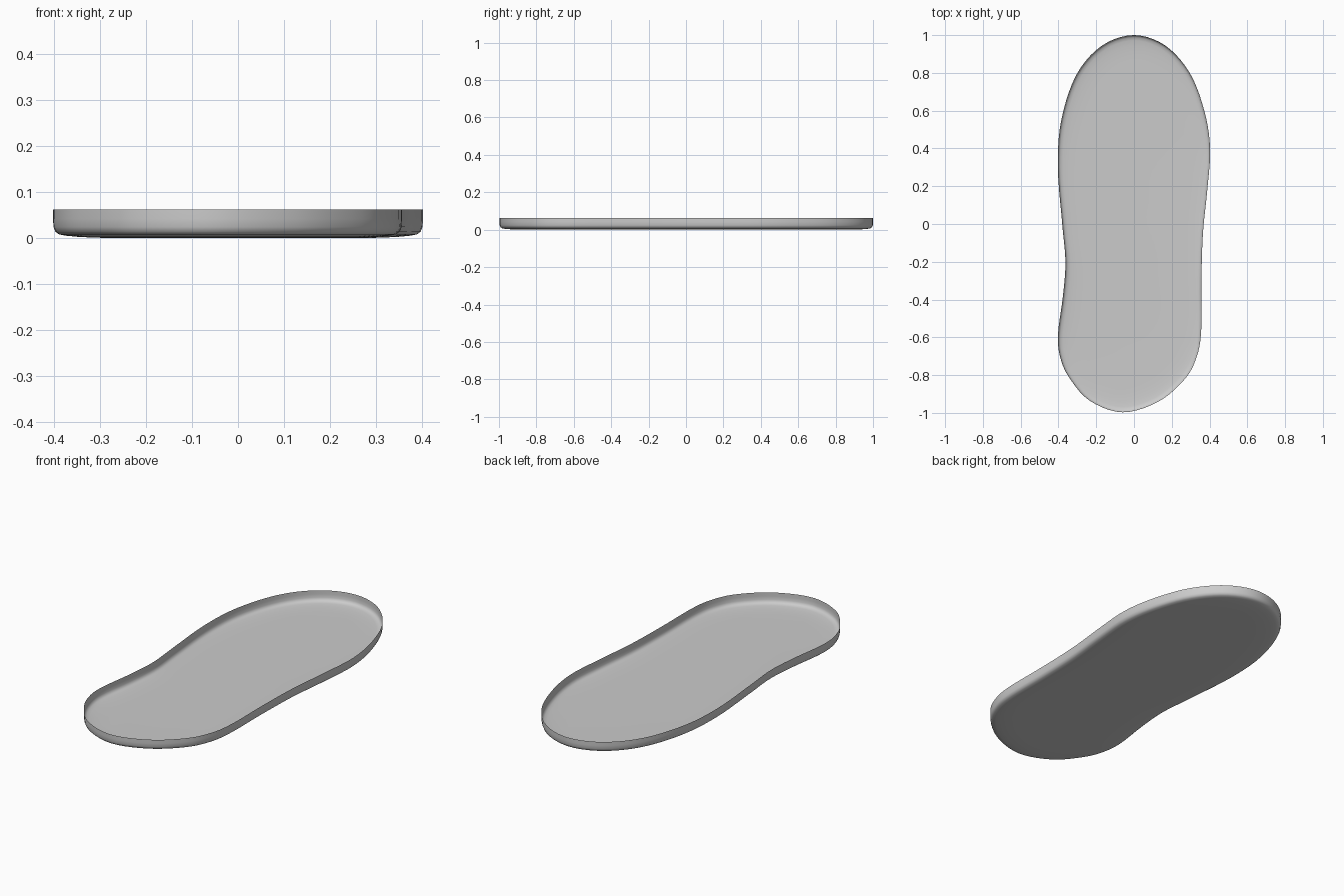
import bpy, bmesh
from mathutils import Vector

if "Cube" in bpy.data.objects:
    bpy.data.objects.remove(bpy.data.objects["Cube"])

# Outline control points, clockwise from the toe: right side, heel, left side
CONTROL = [(0, 1.0), (0.165, 0.945), (0.295, 0.8), (0.372, 0.6), (0.403, 0.4),
           (0.388, 0.18), (0.365, -0.05), (0.357, -0.3), (0.356, -0.56),
           (0.333, -0.7), (0.27, -0.82), (0.13, -0.94),
           (-0.06, -0.997),
           (-0.235, -0.935), (-0.345, -0.81), (-0.392, -0.7), (-0.402, -0.58),
           (-0.376, -0.38), (-0.363, -0.2), (-0.38, 0.0), (-0.403, 0.3),
           (-0.385, 0.55), (-0.305, 0.79), (-0.17, 0.944)]
# Wall section: (inset from outline, height)
SECTION = [(0, 0.062), (0, 0.042), (0.001, 0.024), (0.005, 0.014), (0.013, 0.008),
           (0.028, 0.005), (0.055, 0.0025), (0.09, 0.0008), (0.13, 0)]
STEPS = 5


def smooth_loop(points, steps):
    """Closed Catmull-Rom curve through the points."""
    pts = [Vector(p) for p in points]
    n, out = len(pts), []
    for i in range(n):
        a, b, c, d = (pts[(i + k) % n] for k in (-1, 0, 1, 2))
        for s in range(steps):
            t = s / steps
            out.append(0.5 * (2 * b + (c - a) * t + (2 * a - 5 * b + 4 * c - d) * t ** 2
                              + (3 * b - a - 3 * c + d) * t ** 3))
    return out


outline = smooth_loop(CONTROL, STEPS)
n = len(outline)
bm = bmesh.new()

# Rim wall rolling into the floor
rings = []
for inset, z in SECTION:
    ring = []
    for i, p in enumerate(outline):
        tangent = (outline[(i + 1) % n] - outline[i - 1]).normalized()
        q = p + Vector((tangent.y, -tangent.x)) * inset
        ring.append(bm.verts.new((q.x, q.y, z)))
    rings.append(ring)
for upper, lower in zip(rings, rings[1:]):
    for i in range(n):
        j = (i + 1) % n
        bm.faces.new((upper[i], upper[j], lower[j], lower[i]))

# Flat floor: strips joining the right side to the left side
floor = rings[-1]
for i in range(n // 2):
    strip = [floor[i], floor[i + 1], floor[(n - i - 1) % n], floor[(n - i) % n]]
    bm.faces.new(list(dict.fromkeys(strip)))
bmesh.ops.recalc_face_normals(bm, faces=bm.faces)
# Open tray: make the underside the outer face
bm.faces.ensure_lookup_table()
bm.normal_update()
if bm.faces[-1].normal.z > 0:
    bmesh.ops.reverse_faces(bm, faces=bm.faces)

mesh = bpy.data.meshes.new("insole_tray")
bm.to_mesh(mesh)
bm.free()
tray = bpy.data.objects.new("insole_tray", mesh)
bpy.context.collection.objects.link(tray)
mesh.shade_smooth()
